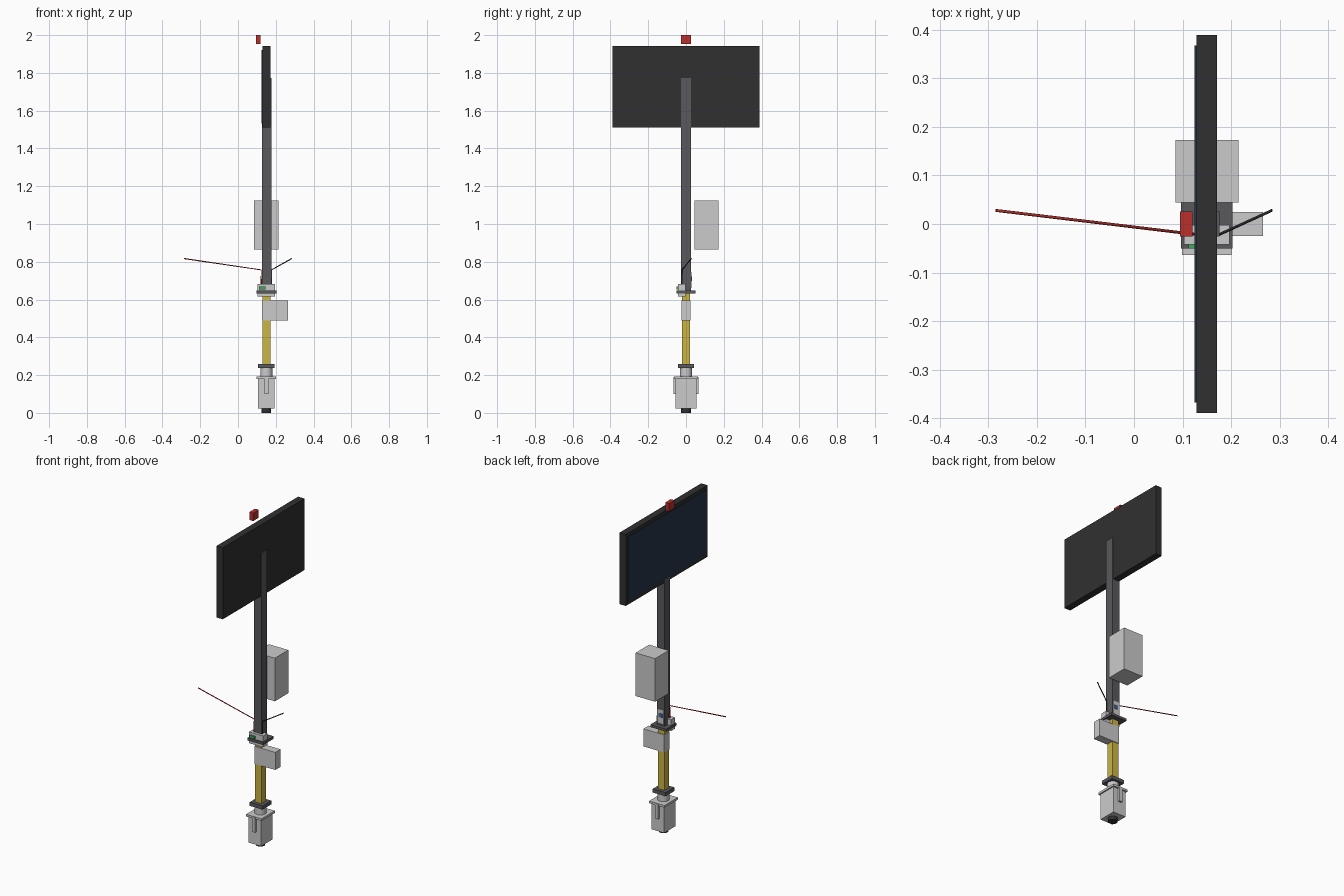
import bpy, bmesh
from mathutils import Vector

if "Cube" in bpy.data.objects:
    bpy.data.objects.remove(bpy.data.objects["Cube"])


def mat(name, rgb):
    m = bpy.data.materials.new(name)
    m.diffuse_color = (*rgb, 1)
    m.use_nodes = True
    m.node_tree.nodes["Principled BSDF"].inputs["Base Color"].default_value = m.diffuse_color
    return m


BLACK = mat("black", (0.03, 0.03, 0.03))
STEEL = mat("dark_steel", (0.1, 0.1, 0.11))
YELLOW = mat("yellow", (0.6, 0.46, 0.06))
RED = mat("red", (0.48, 0.03, 0.025))
GLASS = mat("screen_blue", (0.02, 0.035, 0.065))
GREEN = mat("green", (0.05, 0.4, 0.1))
BLUE = mat("display_blue", (0.05, 0.15, 0.35))


def finish(ob, name, m):
    ob.name = name
    if m:
        ob.data.materials.append(m)
    return ob


def box(name, x, y, z, m=None):
    """Box from (min, max) ranges."""
    me = bpy.data.meshes.new(name)
    bm = bmesh.new()
    bmesh.ops.create_cube(bm, size=1)
    for v in bm.verts:
        v.co = Vector([(a + b) / 2 + c * (b - a) for (a, b), c in zip((x, y, z), v.co)])
    bm.to_mesh(me)
    bm.free()
    ob = bpy.data.objects.new(name, me)
    bpy.context.collection.objects.link(ob)
    return finish(ob, name, m)


def cyl(name, r, z0, z1, m=None):
    """Upright cylinder on the column axis."""
    bpy.ops.mesh.primitive_cylinder_add(vertices=32, radius=r, depth=z1 - z0,
                                        location=(CX, 0, (z0 + z1) / 2))
    bpy.ops.object.shade_smooth_by_angle()
    return finish(bpy.context.object, name, m)


def wire(name, pts, m, r=0.003):
    cu = bpy.data.curves.new(name, 'CURVE')
    cu.dimensions = '3D'
    cu.bevel_depth = r
    cu.bevel_resolution = 2
    cu.use_fill_caps = True
    sp = cu.splines.new('POLY')
    sp.points.add(len(pts) - 1)
    for p, co in zip(sp.points, pts):
        p.co = (*co, 1)
    ob = bpy.data.objects.new(name, cu)
    bpy.context.collection.objects.link(ob)
    return finish(ob, name, m)


CX = 0.15  # column axis


def around(h):
    return (CX - h, CX + h)


def sym(h):
    return (-h, h)


# motor unit at the base
cyl("base_foot", 0.026, 0, 0.025, BLACK)
box("motor_body", around(0.043), sym(0.055), (0.022, 0.18))
box("motor_flange", around(0.051), sym(0.064), (0.18, 0.193))
for side, s in (("front", -1), ("back", 1)):
    box("motor_rib_" + side, around(0.011), sorted((s * 0.054, s * 0.067)), (0.1, 0.19))
cyl("shaft_collar", 0.032, 0.193, 0.24)

# lower column with its end plates and drive box
box("lower_plate", around(0.043), sym(0.042), (0.238, 0.26), STEEL)
box("lower_column", around(0.021), sym(0.021), (0.26, 0.634), YELLOW)
box("drive_box", (0.128, 0.266), sym(0.025), (0.49, 0.596))
box("upper_plate", around(0.053), sym(0.05), (0.633, 0.648), STEEL)

# sensor housing with indicator
box("sensor_housing", around(0.047), (-0.042, -0.002), (0.615, 0.683))
box("indicator", (0.112, 0.146), (-0.05, -0.041), (0.654, 0.668), GREEN)

# pole with a small display on its back
box("pole", (0.1262, 0.1762), sym(0.026), (0.645, 1.772), STEEL)
box("small_display_body", around(0.021), (0.025, 0.029), (0.662, 0.745))
box("small_display_glass", around(0.012), (0.028, 0.0305), (0.697, 0.722), BLUE)

# control cabinet
box("control_cabinet", (0.085, 0.215), (0.044, 0.173), (0.864, 1.124))

# cables
wire("red_cable", [(0.123, -0.021, 0.68), (0.123, -0.021, 0.757), (-0.285, 0.028, 0.817)], RED)
wire("black_cable", [(0.177, -0.021, 0.68), (0.177, -0.021, 0.757), (0.284, 0.028, 0.817)], BLACK)

# monitor and camera
box("monitor_case", (0.129, 0.171), sym(0.389), (1.512, 1.943), BLACK)
box("monitor_screen", (0.125, 0.131), sym(0.368), (1.533, 1.922), GLASS)
box("camera", (0.095, 0.12), sym(0.026), (1.952, 2.0), RED)
